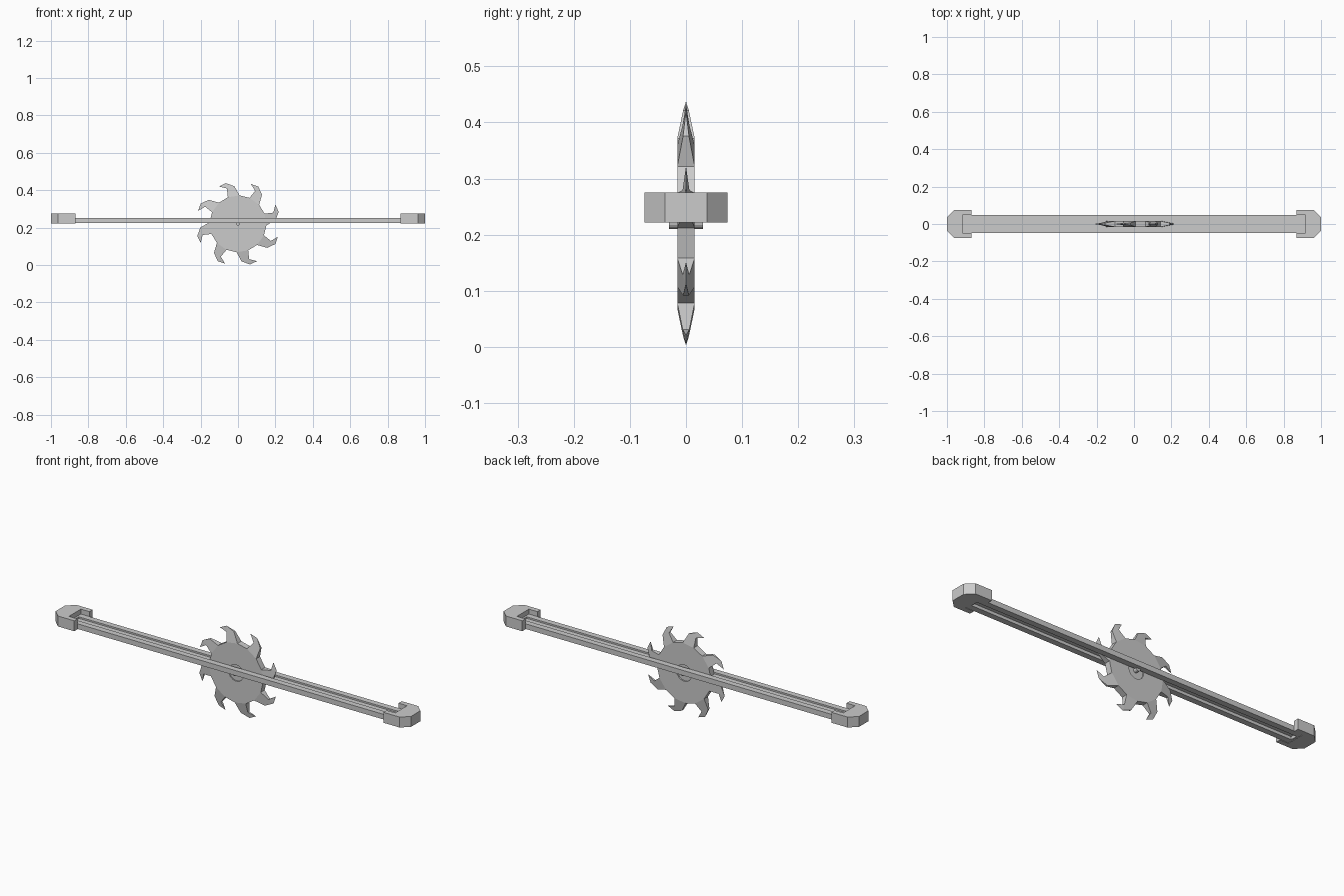
import bpy, bmesh, math

cube = bpy.data.objects.get("Cube")
if cube:
    bpy.data.objects.remove(cube, do_unlink=True)

# One plain grey metal
steel = bpy.data.materials.new("grey_steel")
steel.use_nodes = True
COLOR = (0.6, 0.6, 0.6, 1.0)
steel.diffuse_color = COLOR
steel.node_tree.nodes["Principled BSDF"].inputs["Base Color"].default_value = COLOR


def finish(name, bm):
    bmesh.ops.recalc_face_normals(bm, faces=bm.faces)
    mesh = bpy.data.meshes.new(name)
    bm.to_mesh(mesh)
    bm.free()
    mesh.materials.append(steel)
    obj = bpy.data.objects.new(name, mesh)
    bpy.context.collection.objects.link(obj)
    return obj


def prism(name, outline, z0, z1, holes=()):
    """Extrude a flat outline from z0 to z1."""
    bm = bmesh.new()
    face = bm.faces.new([bm.verts.new((x, y, z0)) for x, y in outline])
    new = bmesh.ops.extrude_face_region(bm, geom=[face])["geom"]
    for v in new:
        if isinstance(v, bmesh.types.BMVert):
            v.co.z = z1
    return finish(name, bm)


def rect(x0, x1, y0, y1):
    return [(x0, y0), (x1, y0), (x1, y1), (x0, y1)]


# Track: two long side bars, short end bridges and a sunken web between them
RAIL_Z0, RAIL_Z1, END, SLOT_END = 0.224, 0.25, 0.925, 0.908
SLOT, WIDTH = 0.018, 0.048
for name, s in (("left_end", 1), ("right_end", -1)):
    # Clamp: blunt outer corners, two arms reaching along the track
    half = [(1.0, 0.037), (0.962, 0.074), (0.87, 0.074), (0.87, 0.048), (0.918, 0.048)]
    outline = half + [(x, -y) for x, y in reversed(half)]
    prism(name + "_clamp", [(s * x, y) for x, y in outline], 0.222, 0.275)
    prism(name + "_bridge", rect(s * SLOT_END, s * END, -SLOT, SLOT), RAIL_Z0, RAIL_Z1)
for name, s in (("front_rail", -1), ("back_rail", 1)):
    prism(name, rect(-END, END, s * SLOT, s * WIDTH), RAIL_Z0, RAIL_Z1)
prism("track_web", rect(-SLOT_END, SLOT_END, -SLOT, SLOT), 0.239, 0.242)

# Saw blade: eight hooked teeth tapering to a knife edge, recessed hub face
CZ, THICK, ROOT, TIP = 0.22, 0.0155, 0.152, 0.227
HUB_R, HUB_DEPTH, TEETH = 0.042, 0.006, 8


def build_blade():
    bm = bmesh.new()

    def point(r, deg, y):
        a = math.radians(deg)
        return bm.verts.new((r * math.cos(a), y, CZ + r * math.sin(a)))

    def pair(r, deg):
        t = THICK * min(1, (TIP - r) / (TIP - ROOT))
        return [point(r, deg, -t), point(r, deg, t)]

    teeth = []
    for k in range(TEETH):
        a = 45 * k
        teeth.append({
            "heel": pair(ROOT, 42 + a), "back": pair(0.202, 50.5 + a),
            "crest": point(TIP, 61.6 + a, 0), "tip": point(TIP - 0.003, 72 + a, 0),
            "hook": pair(0.198, 62.5 + a), "root": pair(ROOT, 66 + a),
            "hub": [[point(HUB_R, d + a, s * y) for s in (-1, 1)]
                    for d in (42, 66) for y in (THICK, THICK - HUB_DEPTH)]})
    for k, t in enumerate(teeth):
        n = teeth[(k + 1) % TEETH]
        heel, back, hook, root = t["heel"], t["back"], t["hook"], t["root"]
        crest, tip = t["crest"], t["tip"]
        h0, d0, h1, d1 = t["hub"]
        h2, d2 = n["hub"][:2]
        for i in (0, 1):
            # Tooth cheeks, then disc and recess wall
            for f in ((heel[i], back[i], hook[i], root[i]),
                      (back[i], crest, hook[i]), (crest, tip, hook[i]),
                      (h0[i], heel[i], root[i], h1[i]),
                      (h1[i], root[i], n["heel"][i], h2[i]),
                      (h0[i], h1[i], d1[i], d0[i]),
                      (h1[i], h2[i], d2[i], d1[i])):
                bm.faces.new(f)
        # Rim walls
        for p, q in ((heel, back), (hook, root), (root, n["heel"])):
            bm.faces.new((p[0], q[0], q[1], p[1]))
        bm.faces.new((back[0], crest, back[1]))
        bm.faces.new((tip, hook[0], hook[1]))
    for i in (0, 1):
        bm.faces.new([t["hub"][j][i] for t in teeth for j in (1, 3)])
    return finish("saw_blade", bm)


build_blade()

# Axle pin through the blade
bm = bmesh.new()
bmesh.ops.create_cone(bm, cap_ends=True, segments=16, radius1=0.011, radius2=0.011, depth=0.06)
axle = finish("axle_pin", bm)
axle.rotation_euler = (math.pi / 2, 0, 0)
axle.location = (0, 0, 0.221)
